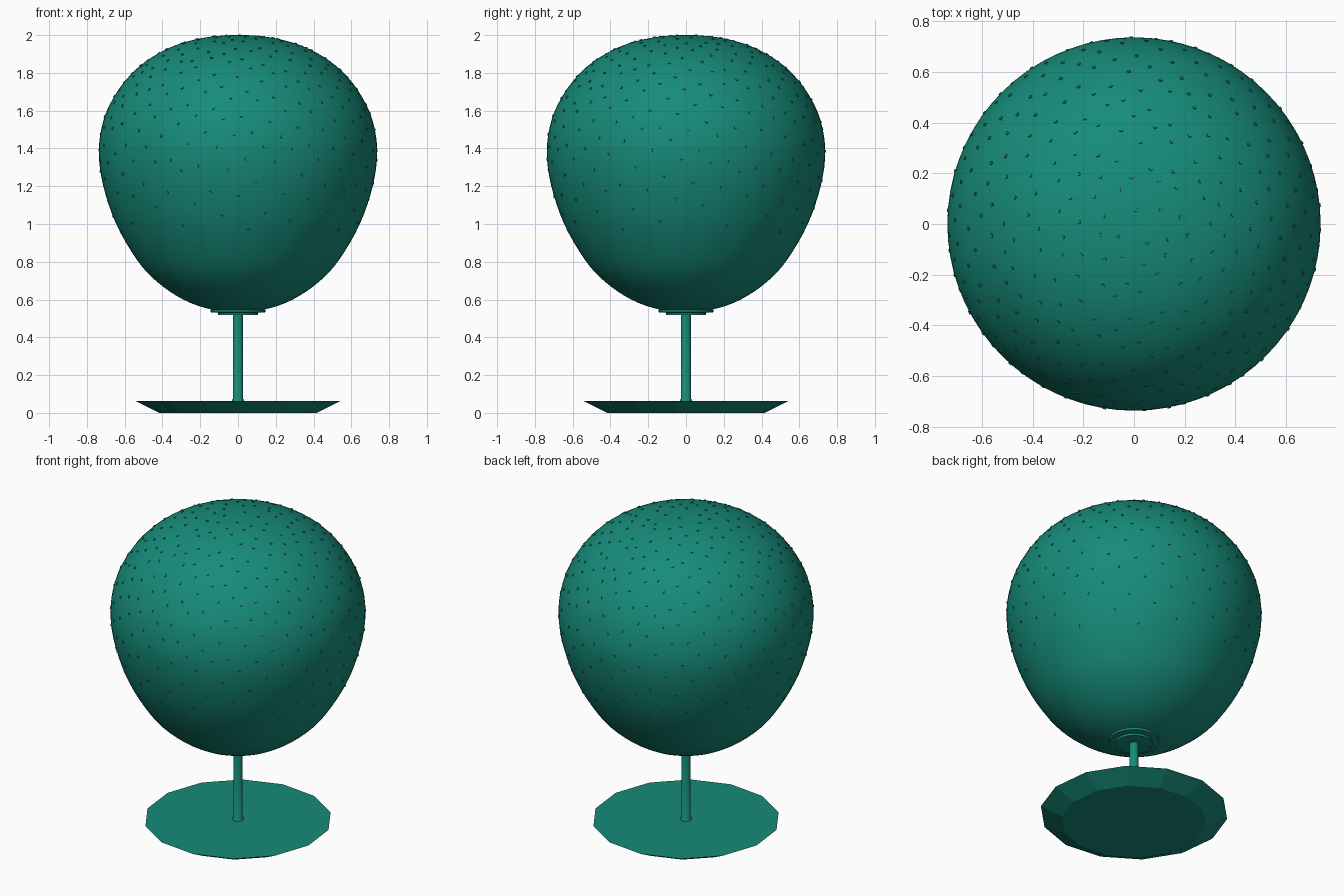
import bpy, bmesh, math, random
from mathutils import Vector

if "Cube" in bpy.data.objects:
    bpy.data.objects.remove(bpy.data.objects["Cube"])

random.seed(4)
mat = bpy.data.materials.new("teal")
mat.diffuse_color = (0.008, 0.26, 0.19, 1)
mat.use_nodes = True
mat.node_tree.nodes["Principled BSDF"].inputs["Base Color"].default_value = mat.diffuse_color


def finish(bm, name, smooth=True):
    bmesh.ops.recalc_face_normals(bm, faces=bm.faces)
    me = bpy.data.meshes.new(name)
    bm.to_mesh(me)
    bm.free()
    ob = bpy.data.objects.new(name, me)
    bpy.context.collection.objects.link(ob)
    me.materials.append(mat)
    if smooth:
        bpy.ops.object.select_all(action='DESELECT')
        bpy.context.view_layer.objects.active = ob
        ob.select_set(True)
        bpy.ops.object.shade_smooth_by_angle(angle=math.radians(35))
    return ob


def lathe(name, profile, sides, phase=0.0, smooth=True):
    """Revolve (radius, height) points that start and end on the axis."""
    bm = bmesh.new()
    rings = []
    for r, z in profile:
        if r < 1e-6:
            rings.append([bm.verts.new((0, 0, z))] * sides)
        else:
            rings.append([bm.verts.new((r * math.cos(phase + math.tau * i / sides),
                                        r * math.sin(phase + math.tau * i / sides), z))
                          for i in range(sides)])
    for a, b in zip(rings, rings[1:]):
        for i in range(sides):
            j = (i + 1) % sides
            bm.faces.new(list(dict.fromkeys((a[i], a[j], b[j], b[i]))))
    return finish(bm, name, smooth)


# smooth rounded crown
key = [(0, 0.535), (0.14, 0.547), (0.29, 0.60), (0.43, 0.695), (0.535, 0.81),
       (0.645, 1.0), (0.713, 1.2), (0.737, 1.37), (0.722, 1.51), (0.68, 1.63),
       (0.60, 1.755), (0.49, 1.86), (0.34, 1.943), (0.17, 1.988), (0, 2.0)]


def spline(pts, steps):
    out = []
    for i in range(len(pts) - 1):
        p1, p2 = Vector(pts[i]), Vector(pts[i + 1])
        p0 = Vector(pts[i - 1]) if i else Vector((-pts[1][0], pts[1][1]))
        p3 = Vector(pts[i + 2]) if i + 2 < len(pts) else Vector((-pts[i][0], pts[i][1]))
        for s in range(steps):
            t = s / steps
            out.append(0.5 * (2 * p1 + (p2 - p0) * t + (2 * p0 - 5 * p1 + 4 * p2 - p3) * t * t
                              + (3 * p1 - p0 - 3 * p2 + p3) * t ** 3))
    return [tuple(p) for p in out] + [pts[-1]]


body = spline(key, 4)
lathe("crown", body, 72)

# foot, stem and stepped collar
lathe("base", [(0, 0), (0.42, 0), (0.543, 0.062), (0, 0.062)], 14, math.radians(45), False)
lathe("stem", [(0, 0.05), (0.033, 0.05), (0.033, 0.066), (0.027, 0.075), (0.027, 0.53), (0, 0.53)], 16)
lathe("collar", [(0, 0.517), (0.107, 0.517), (0.107, 0.53), (0.145, 0.533),
                 (0.145, 0.546), (0, 0.55)], 32)

# tiny studs scattered over the crown, denser towards the top
studs = bmesh.new()
golden = math.pi * (3 - math.sqrt(5))
n = 0
for (r0, z0), (r1, z1) in zip(body, body[1:]):
    if z1 < 0.96 or r1 < 0.03:
        continue
    ring_len = math.hypot(r1 - r0, z1 - z0)
    density = 38 + 95 * max(0, (z1 - 1.0)) ** 1.2
    count = math.tau * r1 * ring_len * density
    for _ in range(int(count + random.random())):
        n += 1
        a = n * golden
        t = random.random()
        r, z = r0 + (r1 - r0) * t, z0 + (z1 - z0) * t
        normal = Vector(((z1 - z0) * math.cos(a), (z1 - z0) * math.sin(a), r0 - r1)).normalized()
        m = normal.to_track_quat('Z', 'Y').to_matrix().to_4x4()
        m.translation = Vector((r * math.cos(a), r * math.sin(a), z)) - normal * 0.003
        bmesh.ops.create_cone(studs, cap_ends=True, segments=8, radius1=0.009,
                              radius2=0.007, depth=0.014, matrix=m)
finish(studs, "studs")
